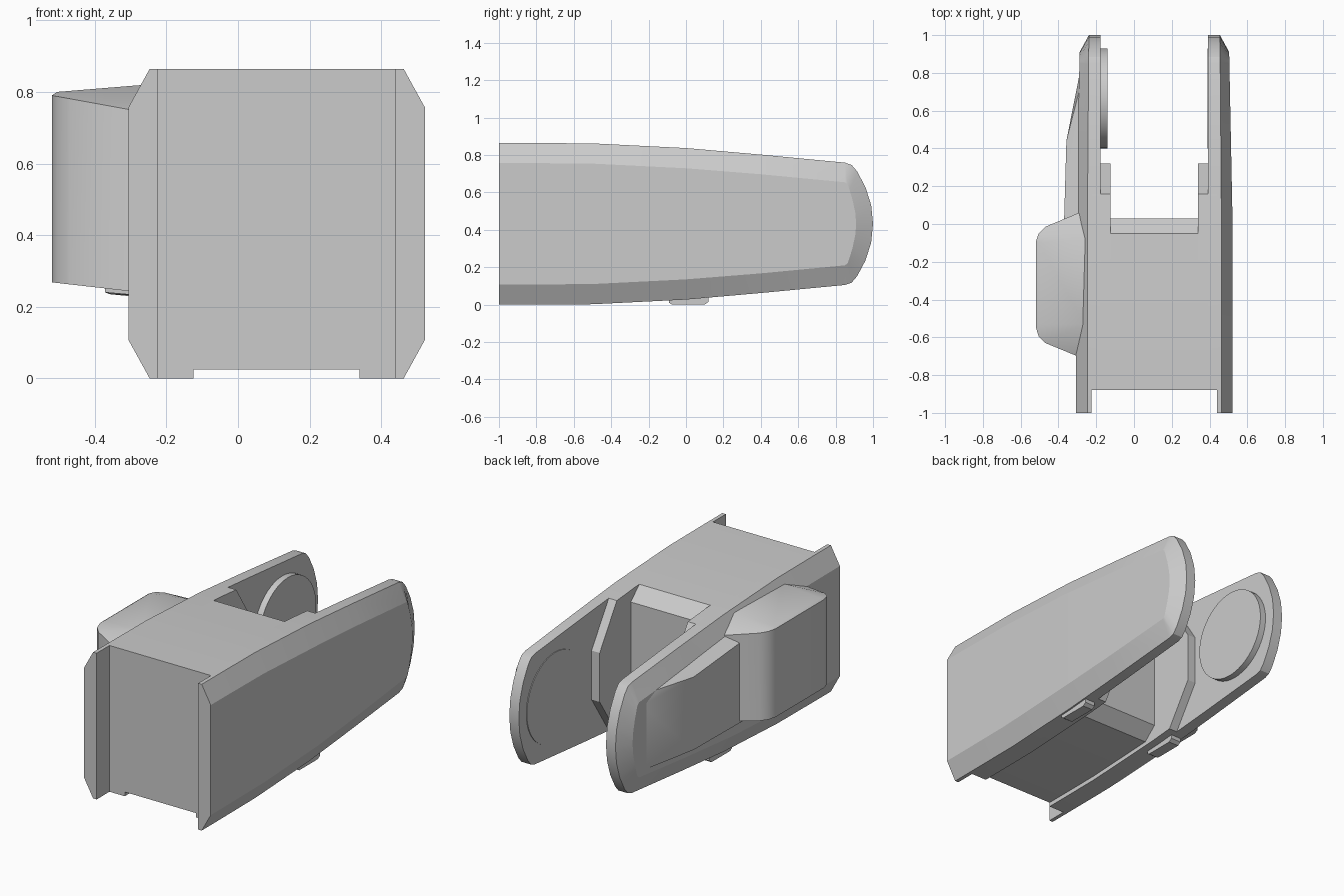
import bpy, bmesh, math
from mathutils import Matrix

if "Cube" in bpy.data.objects:
    bpy.data.objects.remove(bpy.data.objects["Cube"], do_unlink=True)

CX, MID = 0.108, 0.432      # symmetry plane of the twin arms, mid height

grey = bpy.data.materials.new("plain_grey")
grey.use_nodes = True
grey.diffuse_color = (0.6, 0.6, 0.6, 1)
grey.node_tree.nodes["Principled BSDF"].inputs["Base Color"].default_value = (0.6, 0.6, 0.6, 1)

# Half-height of the side outline along y, and the outline of the raised flat
RIM = [(-1, .432), (-.88, .432), (-.5, .43), (0, .405), (.4, .37), (.85, .327),
       (.885, .315), (.915, .28), (.96, .195), (.99, .1), (1, 0)]
FLAT = [(-1, .325), (-.88, .325), (-.5, .322), (0, .297), (.4, .265), (.85, .222),
        (.865, .21), (.875, .18), (.89, .13), (.905, .06), (.91, 0)]


def half_height(y):
    for (a, ha), (b, hb) in zip(RIM, RIM[1:]):
        if a <= y <= b:
            return ha + (hb - ha) * (y - a) / (b - a)


def finish(name, bm, angle=30):
    bmesh.ops.remove_doubles(bm, verts=bm.verts, dist=0.0001)
    bmesh.ops.recalc_face_normals(bm, faces=bm.faces)
    mesh = bpy.data.meshes.new(name)
    bm.to_mesh(mesh)
    bm.free()
    mesh.materials.append(grey)
    obj = bpy.data.objects.new(name, mesh)
    bpy.context.collection.objects.link(obj)
    bpy.ops.object.select_all(action='DESELECT')
    obj.select_set(True)
    bpy.context.view_layer.objects.active = obj
    bpy.ops.object.shade_smooth_by_angle(angle=math.radians(angle))
    return obj


def prism(name, points, x0, x1):
    """Side profile of (y, z) points extruded from x0 to x1."""
    bm = bmesh.new()
    a, b = ([bm.verts.new((x, y, z)) for y, z in points] for x in (x0, x1))
    bm.faces.new(a)
    bm.faces.new(b)
    for i in range(len(points)):
        j = (i + 1) % len(points)
        bm.faces.new((a[i], a[j], b[j], b[i]))
    return finish(name, bm, 20)


def hull(name, points):
    bm = bmesh.new()
    for p in points:
        bm.verts.new(p)
    res = bmesh.ops.convex_hull(bm, input=bm.verts)
    loose = {v for v in res["geom_interior"] if isinstance(v, bmesh.types.BMVert)}
    bmesh.ops.delete(bm, geom=list(loose), context='VERTS')
    bmesh.ops.dissolve_limit(bm, angle_limit=0.02, verts=bm.verts, edges=bm.edges)
    return finish(name, bm, 35)


def disc(name, x, thickness):
    bm = bmesh.new()
    place = Matrix.Translation((x, 0.665, MID)) @ Matrix.Rotation(math.pi / 2, 4, 'Y')
    bmesh.ops.create_cone(bm, cap_ends=True, segments=48, radius1=0.265, radius2=0.265,
                          depth=thickness, matrix=place)
    return finish(name, bm)


def side_plate(name, s):
    """Long arm: flat inner face, straight rim, wide chamfer to the outer flat."""
    bm = bmesh.new()
    cols = []
    for (y, h), (fy, fh) in zip(RIM, FLAT):
        inner = 0.332 if y < -0.8 else 0.285
        outer = 0.414 - 0.02 * max(0, fy)
        rim = 0.355 - 0.008 * max(0, y)
        col = [(inner, y, h), (rim, y, h), (outer, fy, fh),
               (outer, fy, -fh), (rim, y, -h), (inner, y, -h)]
        cols.append([bm.verts.new((CX + s * x, yy, MID + z)) for x, yy, z in col])
    bm.faces.new(cols[0])
    for a, b in zip(cols, cols[1:]):
        for i in range(6):
            j = (i + 1) % 6
            bm.faces.new((a[i], a[j], b[j], b[i]))
    bmesh.ops.dissolve_degenerate(bm, dist=0.0001, edges=bm.edges)
    return finish(name, bm, 25)


YS = (-.88, -.5, -.2)

# Mirrored arms, stepped inner walls and foot tabs
for s, side in ((1, "left"), (-1, "right")):
    side_plate(side + "_arm", s)
    ys = YS + (0, .16)
    top = [(y, MID + half_height(y)) for y in ys]
    bottom = [(y, MID - half_height(y)) for y in reversed(ys)]
    prism(side + "_inner_wall", top + [(.32, .575), (.32, .285)] + bottom,
          CX + s * 0.232, CX + s * 0.333)
    prism(side + "_foot_tab", [(-.09, .05), (-.09, .01), (-.075, 0), (.1, 0), (.12, .015), (.12, .05)],
          CX + s * 0.28, CX + s * 0.345)

# Central block with chamfered rear edges
top = [(y, MID + half_height(y)) for y in YS + (-.05,)]
bottom = [(y, MID - half_height(y) + 0.025) for y in reversed(YS + (-.05,))]
prism("central_block", top + [(.03, .765), (.03, .12)] + bottom, CX - 0.235, CX + 0.235)

# Round pads on the inside of the arms
disc("raised_pad", -0.165, 0.05)
disc("flush_pad", CX + 0.284, 0.006)

# Side housing with a hipped roof and rounded outer corners
outline = [(-.30, -.70), (-.47, -.63), (-.505, -.595), (-.52, -.545),
           (-.52, -.095), (-.505, -.05), (-.47, -.015), (-.29, .06)]
points = [(-.26, -.53, .82), (-.26, -.08, .82)]
for x, y in outline:
    outward = (-.30 - x) / .22
    points += [(x, y, .75 + .04 * outward), (x, y, .243 + .025 * outward)]
points += [(-.505, -.53, .80), (-.505, -.1, .80), (-.26, -.70, .243), (-.26, .06, .243),
           (-.26, -.70, .75), (-.26, .06, .75)]
hull("side_housing", points)

# Tapering fairing behind the housing
points = []
for x, y, low, high in ((-.372, -.05, .24, .72), (-.358, .44, .235, .665), (-.283, .82, .235, .62)):
    points += [(x, y, low), (x, y, high), (-.26, y, low - .01), (-.26, y, high + .05)]
hull("housing_fairing", points)
